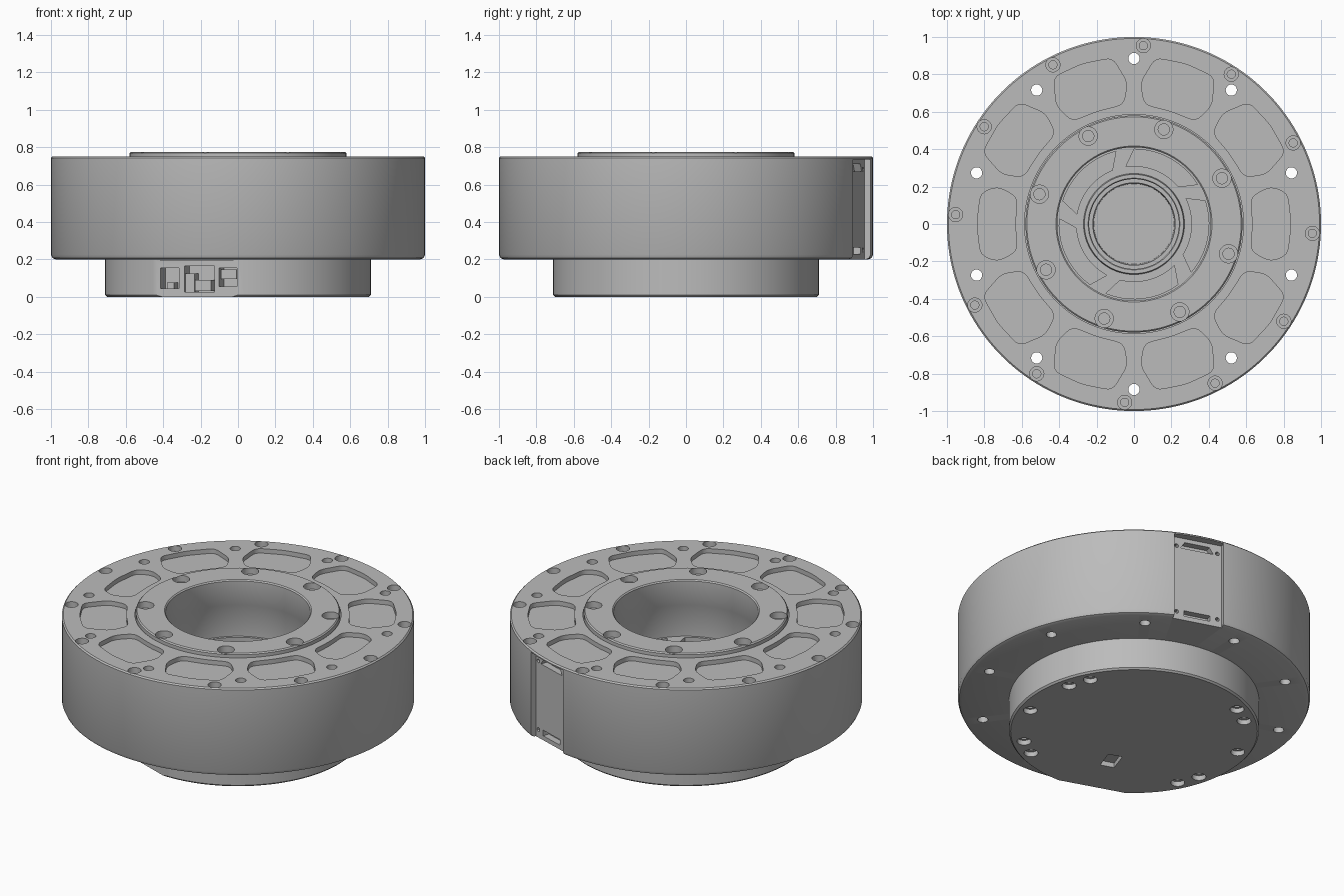
import bpy, bmesh, math
from mathutils import Matrix, Vector

if "Cube" in bpy.data.objects:
    bpy.data.objects.remove(bpy.data.objects["Cube"])

grey = bpy.data.materials.new("machined grey")
grey.use_nodes = True
COLOUR = (0.5, 0.5, 0.5, 1)
grey.diffuse_color = COLOUR
grey.node_tree.nodes["Principled BSDF"].inputs["Base Color"].default_value = COLOUR


def at(angle, r, z=0, t=0):
    """Frame at a polar position: x points outward, y along the tangent."""
    return Matrix.Rotation(math.radians(angle), 4, 'Z') @ Matrix.Translation((r, t, z))


def lathe(bm, profile, seg, m=Matrix()):
    """Revolve a closed (r, z) loop; points with r = 0 become poles."""
    rings = []
    for r, z in profile:
        if r == 0:
            rings.append([bm.verts.new(m @ Vector((0, 0, z)))] * seg)
        else:
            rings.append([bm.verts.new(m @ Vector((r * math.cos(i * math.tau / seg),
                                                   r * math.sin(i * math.tau / seg), z)))
                          for i in range(seg)])
    for a, b in zip(rings, rings[1:] + rings[:1]):
        for i in range(seg):
            j = (i + 1) % seg
            vs = list(dict.fromkeys((a[i], a[j], b[j], b[i])))
            if len(vs) > 2:
                bm.faces.new(vs)


def prism(bm, pts, z0, z1, m=Matrix()):
    low = [bm.verts.new(m @ Vector((x, y, z0))) for x, y in pts]
    top = [bm.verts.new(m @ Vector((x, y, z1))) for x, y in pts]
    bm.faces.new(low[::-1])
    bm.faces.new(top)
    for i in range(len(pts)):
        j = (i + 1) % len(pts)
        bm.faces.new((low[i], low[j], top[j], top[i]))


def block(bm, m, size):
    bmesh.ops.create_cube(bm, size=1, matrix=m @ Matrix.Diagonal((*size, 1)))


def rounded(pts, radius, steps=4):
    out = []
    for i, p in enumerate(pts):
        p, a, b = Vector(p), Vector(pts[i - 1]), Vector(pts[(i + 1) % len(pts)])
        s, e = p + (a - p).normalized() * radius, p + (b - p).normalized() * radius
        for k in range(steps + 1):
            t = k / steps
            out.append(s * (1 - t) ** 2 + p * 2 * t * (1 - t) + e * t * t)
    return out


def arc(r, a0, a1, n=10):
    return [(r * math.cos(math.radians(a0 + (a1 - a0) * i / n)),
             r * math.sin(math.radians(a0 + (a1 - a0) * i / n))) for i in range(n + 1)]


def counterbore(bm, m, r, depth, core, core_depth):
    """Stepped screw hole going down from z = 0 of the frame."""
    lathe(bm, [(0, 0.05), (r, 0.05), (r, -depth), (core, -depth),
               (core, -core_depth), (0, -core_depth)], 20, m)


def make_object(name, bm):
    bmesh.ops.recalc_face_normals(bm, faces=bm.faces)
    me = bpy.data.meshes.new(name)
    bm.to_mesh(me)
    bm.free()
    me.materials.append(grey)
    ob = bpy.data.objects.new(name, me)
    bpy.context.scene.collection.objects.link(ob)
    return ob


def finish(name, bm, cutters):
    """Cut each group of tools out of the part, then smooth the round walls."""
    ob = make_object(name, bm)
    helpers = []
    for k, c in enumerate(cutters):
        tool = make_object(f"{name}_cutter_{k}", c)
        tool.hide_render = True
        mod = ob.modifiers.new("cut", 'BOOLEAN')
        mod.operation, mod.solver, mod.object = 'DIFFERENCE', 'EXACT', tool
        helpers.append(tool)
    bpy.context.view_layer.update()
    done = bpy.data.meshes.new_from_object(ob.evaluated_get(bpy.context.evaluated_depsgraph_get()))
    ob.modifiers.clear()
    ob.data = done
    for tool in helpers:
        bpy.data.objects.remove(tool)
    bpy.ops.object.select_all(action='DESELECT')
    bpy.context.view_layer.objects.active = ob
    ob.select_set(True)
    bpy.ops.object.shade_smooth_by_angle(angle=math.radians(30))
    return ob


# Outer housing ring
housing = bmesh.new()
lathe(housing, [(0.585, 0.2), (0.975, 0.2), (0.992, 0.207), (1, 0.225), (1, 0.742),
                (0.992, 0.75), (0.585, 0.75)], 160)

# Rim screws, through holes and lightening pockets in the housing
holes = bmesh.new()
for k in range(12):
    counterbore(holes, at(87 + 30 * k, 0.955, 0.75), 0.038, 0.035, 0.022, 0.06)
for k in range(10):
    lathe(holes, [(0, 0.1), (0.03, 0.1), (0.03, 0.9), (0, 0.9)], 20, at(18 + 36 * k, 0.885))
    end = 0.84 if k in (0, 5) else 0.9
    half = [(0.625, 0.145), (0.73, 0.2), (end - 0.02, 0.165)]
    outline = [(0.635, 0)] + [(x, -y) for x, y in half] + [(end, 0)] + half[::-1]
    prism(holes, rounded(outline, 0.04), 0.722, 0.8, at(36 * k, 0))

# Flat cable recess on the side, with two openings and corner holes
SIDE = 72
recess = bmesh.new()
block(recess, at(SIDE, 1.055, 0.455), (0.2, 0.3, 0.56))
ports = bmesh.new()
prism(ports, [(-0.1, 0.67), (0.1, 0.67), (0.075, 0.71), (-0.075, 0.71)], -0.04, 0.04,
      at(SIDE, 0.955) @ Matrix(((0, 0, 1, 0), (1, 0, 0, 0), (0, 1, 0, 0), (0, 0, 0, 1))))
block(ports, at(SIDE, 0.955, 0.245), (0.08, 0.16, 0.035))
for t in (-0.125, 0.125):
    for z in (0.25, 0.68):
        lathe(ports, [(0, -0.04), (0.012, -0.04), (0.012, 0.03), (0, 0.03)], 12,
              at(SIDE, 0.955, z, t) @ Matrix.Rotation(math.pi / 2, 4, 'Y'))
finish("outer_housing", housing, [holes, recess, ports])

# Raised output flange with its open bore and stepped floor
flange = bmesh.new()
lathe(flange, [(0.24, 0.28), (0.58, 0.28), (0.58, 0.768), (0.573, 0.775), (0.417, 0.775),
               (0.41, 0.768), (0.41, 0.62), (0.415, 0.61), (0.415, 0.42), (0.27, 0.42),
               (0.265, 0.44), (0.245, 0.44), (0.24, 0.435)], 128)
cuts = bmesh.new()
for k in range(8):
    counterbore(cuts, at(72.5 + 45 * k, 0.53, 0.775), 0.049, 0.04, 0.03, 0.07)
for k in range(5):
    a = 32 + 72 * k
    prism(cuts, arc(0.4, a, a + 58) + arc(0.31, a + 66, a + 8), 0.39, 0.45)
finish("output_flange", flange, [cuts])

# Lower base with closed bottom and central well
base = bmesh.new()
lathe(base, [(0, 0), (0.7, 0), (0.71, 0.01), (0.71, 0.215), (0.58, 0.215), (0.58, 0.3),
             (0.22, 0.3), (0.215, 0.1), (0, 0.1)], 144)

# Flat connector face, sockets, underside screws and a slot
FLAT = 251
flat_cut = bmesh.new()
block(flat_cut, at(FLAT, 0.771, 0.05), (0.2, 0.8, 0.29))
sockets = bmesh.new()
for t, z, width, height in ((-0.155, 0.1, 0.105, 0.11), (0.014, 0.095, 0.17, 0.14),
                            (0.175, 0.105, 0.1, 0.1)):
    block(sockets, at(FLAT, 0.67, z, t), (0.16, width, height))
for centre in (-18, 162):
    for offset in (-45, -32.5, 0, 32.5, 45):
        counterbore(sockets, at(centre + offset, 0.635) @ Matrix.Rotation(math.pi, 4, 'X'),
                    0.04, 0.03, 0.024, 0.045)
block(sockets, at(FLAT, 0.36, 0), (0.13, 0.085, 0.06))
finish("lower_base", base, [flat_cut, sockets])

# Plug bodies inside the sockets
plugs = bmesh.new()
for t, z, width, height in ((-0.155, 0.06, 0.04, 0.03), (-0.045, 0.075, 0.05, 0.1),
                            (0.03, 0.06, 0.09, 0.06), (0.175, 0.12, 0.09, 0.05)):
    block(plugs, at(FLAT, 0.62, z, t), (0.08, width, height))
make_object("connector_plugs", plugs)
